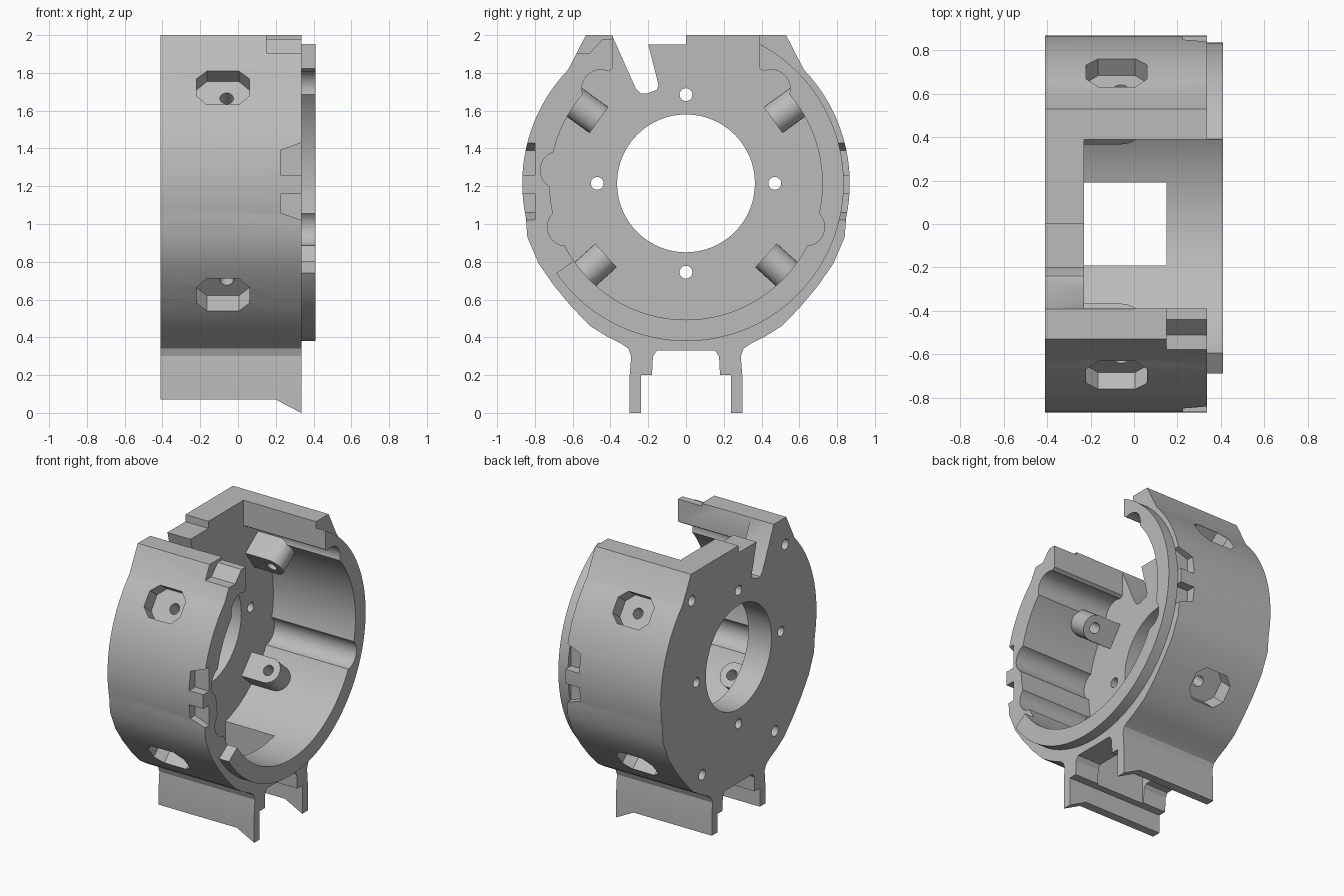
import bpy, bmesh
from math import sin, cos, radians
from mathutils import Vector

if "Cube" in bpy.data.objects:
    bpy.data.objects.remove(bpy.data.objects["Cube"])

grey = bpy.data.materials.new("plain grey")
grey.use_nodes = True
colour = (0.5, 0.5, 0.5, 1)
grey.diffuse_color = colour
grey.node_tree.nodes["Principled BSDF"].inputs["Base Color"].default_value = colour

CZ = 1.215            # height of the housing axis
BACK, FLOOR, RIM, LIP = -0.41, -0.23, 0.335, 0.41
ALONG = ((1, 0, 0), (0, 1, 0), (0, 0, 1))


def prism(name, pts, a, b, frame=ALONG, origin=(0, 0, 0)):
    """Extrude an outline from a to b along the first axis of the frame."""
    axis, u, v = (Vector(f) for f in frame)
    o = Vector(origin)
    bm = bmesh.new()
    face = bm.faces.new([bm.verts.new(o + axis * a + u * p + v * q) for p, q in pts])
    ext = bmesh.ops.extrude_face_region(bm, geom=[face])
    moved = [g for g in ext["geom"] if isinstance(g, bmesh.types.BMVert)]
    bmesh.ops.translate(bm, verts=moved, vec=axis * (b - a))
    bmesh.ops.recalc_face_normals(bm, faces=bm.faces)
    mesh = bpy.data.meshes.new(name)
    bm.to_mesh(mesh)
    bm.free()
    mesh.materials.append(grey)
    obj = bpy.data.objects.new(name, mesh)
    bpy.context.collection.objects.link(obj)
    return obj


def arc(r, start, end, n, y=0.0, z=CZ):
    return [(y + r * cos(radians(start + (end - start) * i / n)),
             z + r * sin(radians(start + (end - start) * i / n))) for i in range(n + 1)]


def circle(r, y=0.0, z=CZ, n=32):
    return arc(r, 0, 360, n, y, z)[:-1]


def box(y0, y1, z0, z1):
    return [(y0, z0), (y1, z0), (y1, z1), (y0, z1)]


def combine(target, tool, operation="DIFFERENCE"):
    mod = target.modifiers.new("combine", "BOOLEAN")
    mod.operation, mod.object, mod.solver = operation, tool, "EXACT"
    bpy.context.view_layer.objects.active = target
    bpy.ops.object.modifier_apply(modifier=mod.name)
    bpy.data.objects.remove(tool)


def cut(pts, a, b, *args):
    combine(housing, prism("cutter", pts, a, b, *args))


def add(pts, a, b, *args):
    combine(housing, prism("addition", pts, a, b, *args), "UNION")


# Outer body with the two feet, mirrored across the middle
half = [(0.53, 2.0)] + arc(0.867, 44, -12, 18)
half += [(0.84, 0.93), (0.78, 0.79), (0.70, 0.675), (0.60, 0.555), (0.507, 0.46),
         (0.42, 0.405), (0.34, 0.365), (0.305, 0.34), (0.29, 0.30), (0.298, 0.20),
         (0.298, 0), (0.237, 0), (0.237, 0.20), (0.18, 0.20), (0.175, 0.30), (0.155, 0.33)]
housing = prism("motor_housing", half + [(-y, z) for y, z in reversed(half)], BACK, RIM)

# Raised lip around the open end
add(arc(0.835, -145.4, 62, 72) + arc(0.6, 62, -145.4, 40), 0.3, LIP)

# Main cavity, top opening and outward channels in the wall
cut(circle(0.722, n=96), FLOOR, 0.6)
cut(box(-0.39, 0.39, 1.5, 2.2), FLOOR, 0.6)
for angle in (48, 132, -20, 200, 174):
    a = radians(angle)
    cut(circle(0.1, 0.675 * cos(a), CZ + 0.675 * sin(a)), FLOOR, 0.6)

# Cable notch and lowered step in the top of the end plate
cut([(-0.392, 2.1), (-0.392, 2.0), (-0.265, 1.715), (-0.24, 1.69), (-0.21, 1.69),
     (-0.155, 1.71), (-0.145, 1.735), (-0.20, 1.95), (-0.20, 2.1)], -0.6, 0)
cut(box(-0.25, 0, 1.95, 2.1), -0.6, 0)

# Stepped corner at the open end of the top
cut([(-0.8, 1.905), (-0.51, 1.905), (-0.44, 1.98), (-0.38, 1.98), (-0.38, 2.1), (-0.8, 2.1)],
    0.15, 0.6)

# Bore and screw holes in the end plate
cut(circle(0.365, n=64), -0.6, 0)
for y, z in ((0.47, 0), (-0.47, 0), (0, 0.47), (0, -0.47)):
    cut(circle(0.034, y, CZ + z, 20), -0.6, 0)
for side in (-1, 1):
    for y, z in ((0.52, 0.595), (0.405, -0.675)):
        cut(circle(0.037, side * y, CZ + z, 20), -0.6, -0.3)

# Window in the floor between the feet
cut(box(-0.19, 0.19, 0.2, 0.7), FLOOR, 0.15)

# Four radial lugs, each with an outer pocket and a screw hole
lug = [(-0.3, -0.085)] + arc(0.085, -90, 90, 14, -0.06, 0) + [(-0.3, 0.085)]
x0, x1, t, c = -0.22, 0.06, 0.11, 0.055
pocket = [(x0 + c, -t), (x1 - c, -t), (x1, -t + c), (x1, t - c),
          (x1 - c, t), (x0 + c, t), (x0, t - c), (x0, -t + c)]
for angle in (36, 144, -42, 222):
    a = radians(angle)
    radial = ((0, cos(a), sin(a)), (1, 0, 0), (0, -sin(a), cos(a)))
    centre = (0, 0, CZ)
    add(lug, 0.57, 0.76, radial, centre)
    cut(pocket, 0.765, 1.0, radial, centre)
    cut(circle(0.036, -0.06, 0, 20), 0.5, 0.9, radial, centre)

# Latch notches at the rim on both sides
sideways = ((0, 1, 0), (1, 0, 0), (0, 0, 1))
for side in (-1, 1):
    for low, high, low_end, high_end in ((1.26, 1.39, 1.26, 1.43), (1.06, 1.16, 1.02, 1.16)):
        cut([(0.225, low), (RIM, low_end), (RIM, high_end), (0.225, high)],
            side * 0.80, side * 1.0, sideways)

# Feet trimmed shorter towards the closed end
cut([(-0.6, -0.1), (RIM + 0.02, -0.1), (RIM, 0), (0.2, 0.07), (-0.6, 0.07)],
    -0.5, 0.5, sideways)

bpy.ops.object.select_all(action="DESELECT")
housing.select_set(True)
bpy.context.view_layer.objects.active = housing
bpy.ops.object.shade_smooth_by_angle(angle=radians(25))
